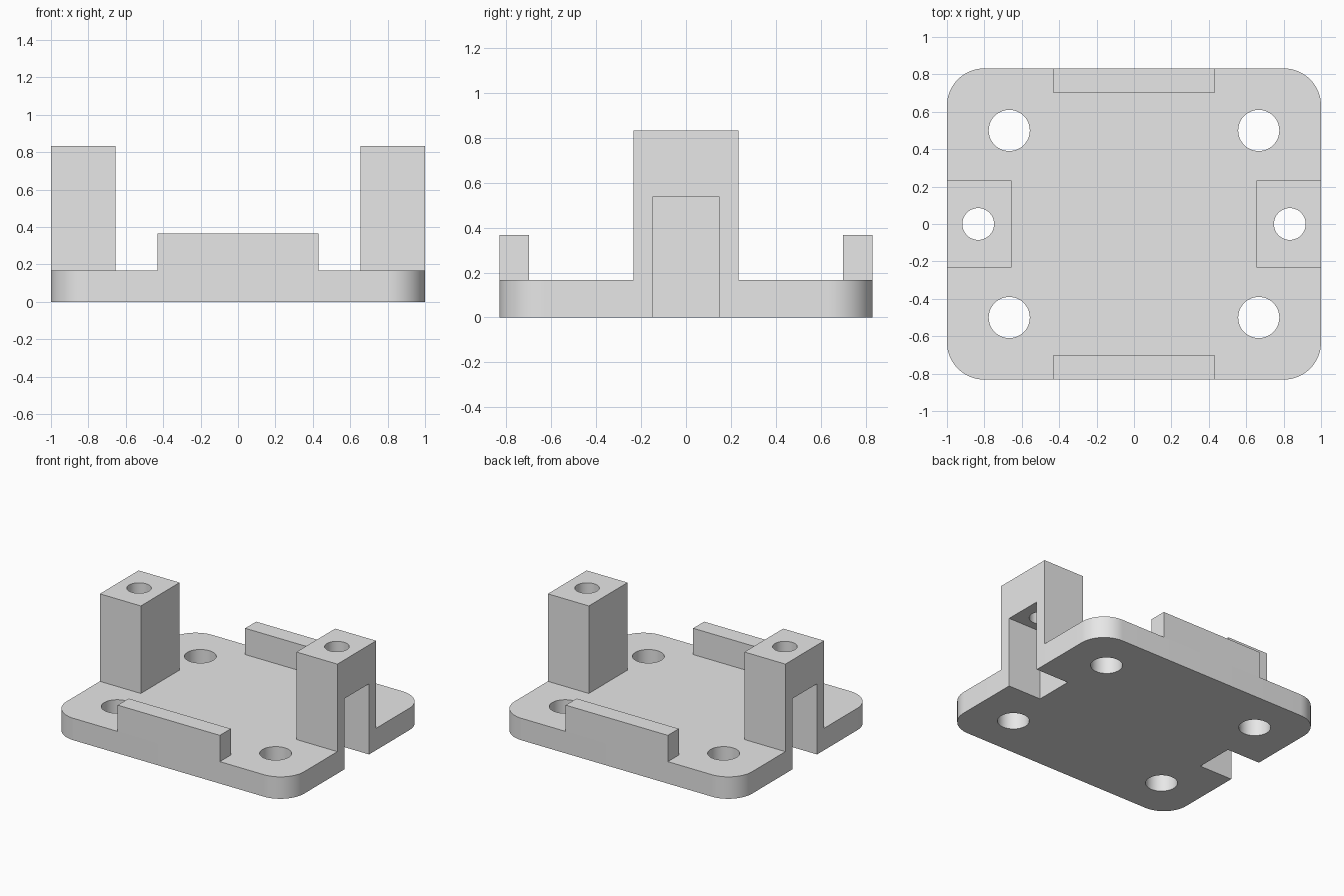
import bpy, bmesh, math
from mathutils import Matrix, Vector

if "Cube" in bpy.data.objects:
    bpy.data.objects.remove(bpy.data.objects["Cube"], do_unlink=True)

# Main dimensions
HALF_X, HALF_Y, PLATE_T = 1.0, 0.832, 0.167
POST_IN, POST_HALF, POST_TOP = 0.655, 0.233, 0.833
SLOT_IN, SLOT_HALF, SLOT_TOP = 0.722, 0.148, 0.538
LIP_HALF, LIP_IN, LIP_TOP = 0.43, 0.7, 0.367

grey = bpy.data.materials.new("plain_grey")
grey.use_nodes = True
grey.diffuse_color = (0.8, 0.8, 0.8, 1)
grey.node_tree.nodes["Principled BSDF"].inputs["Base Color"].default_value = (0.8, 0.8, 0.8, 1)


def add_object(name, bm):
    mesh = bpy.data.meshes.new(name)
    bmesh.ops.recalc_face_normals(bm, faces=bm.faces)
    bm.to_mesh(mesh)
    bm.free()
    mesh.materials.append(grey)
    obj = bpy.data.objects.new(name, mesh)
    bpy.context.collection.objects.link(obj)
    return obj


def box(name, low, high, corner=0):
    """Box between two corners, with optional rounded vertical edges."""
    low, high = Vector(low), Vector(high)
    bm = bmesh.new()
    place = Matrix.Translation((low + high) / 2) @ Matrix.Diagonal((*(high - low), 1))
    bmesh.ops.create_cube(bm, size=1, matrix=place)
    if corner:
        upright = [e for e in bm.edges
                   if abs(e.verts[0].co.z - e.verts[1].co.z) > 0.01]
        bmesh.ops.bevel(bm, geom=upright, offset=corner, segments=16,
                        profile=0.5, affect='EDGES')
    return add_object(name, bm)


def drill(x, y, radius):
    """Vertical cylinder cutter running through everything."""
    bm = bmesh.new()
    bmesh.ops.create_cone(bm, cap_ends=True, segments=48, radius1=radius,
                          radius2=radius, depth=3,
                          matrix=Matrix.Translation((x, y, 0)))
    return add_object("drill", bm)


def slot(side):
    """Cutter for the channel open at the outside and the bottom."""
    xs = sorted((side * SLOT_IN, side * 1.2))
    return box("slot", (xs[0], -SLOT_HALF, -0.2), (xs[1], SLOT_HALF, SLOT_TOP))


def cut(obj, cutters):
    """Subtract the cutters, bake the result and remove the cutters."""
    for cutter in cutters:
        cutter.hide_render = True
        mod = obj.modifiers.new("cut", 'BOOLEAN')
        mod.operation = 'DIFFERENCE'
        mod.solver = 'EXACT'
        mod.object = cutter
    bpy.context.view_layer.update()
    graph = bpy.context.evaluated_depsgraph_get()
    baked = bpy.data.meshes.new_from_object(obj.evaluated_get(graph))
    obj.modifiers.clear()
    obj.data = baked
    for cutter in cutters:
        bpy.data.objects.remove(cutter, do_unlink=True)


# Base plate with four mounting holes and a notch at each end
plate = box("base_plate", (-HALF_X, -HALF_Y, 0), (HALF_X, HALF_Y, PLATE_T), corner=0.2)
cut(plate, [drill(sx * 0.667, sy * 0.5, 0.11) for sx in (-1, 1) for sy in (-1, 1)]
    + [slot(-1), slot(1)])
parts = [plate]

# Slotted posts with a screw hole in the roof
for side, label in ((-1, "right"), (1, "left")):
    xs = sorted((side * POST_IN, side * HALF_X))
    post = box(label + "_post", (xs[0], -POST_HALF, PLATE_T), (xs[1], POST_HALF, POST_TOP))
    cut(post, [slot(side), drill(side * 0.833, 0, 0.085)])
    parts.append(post)

# Low lips along the front and back edges
for side, label in ((-1, "front"), (1, "back")):
    ys = sorted((side * LIP_IN, side * HALF_Y))
    parts.append(box(label + "_lip", (-LIP_HALF, ys[0], PLATE_T), (LIP_HALF, ys[1], LIP_TOP)))

# Smooth round walls, crisp edges
for part in parts:
    part.data.shade_smooth()
    part.data.set_sharp_from_angle(angle=math.radians(30))
